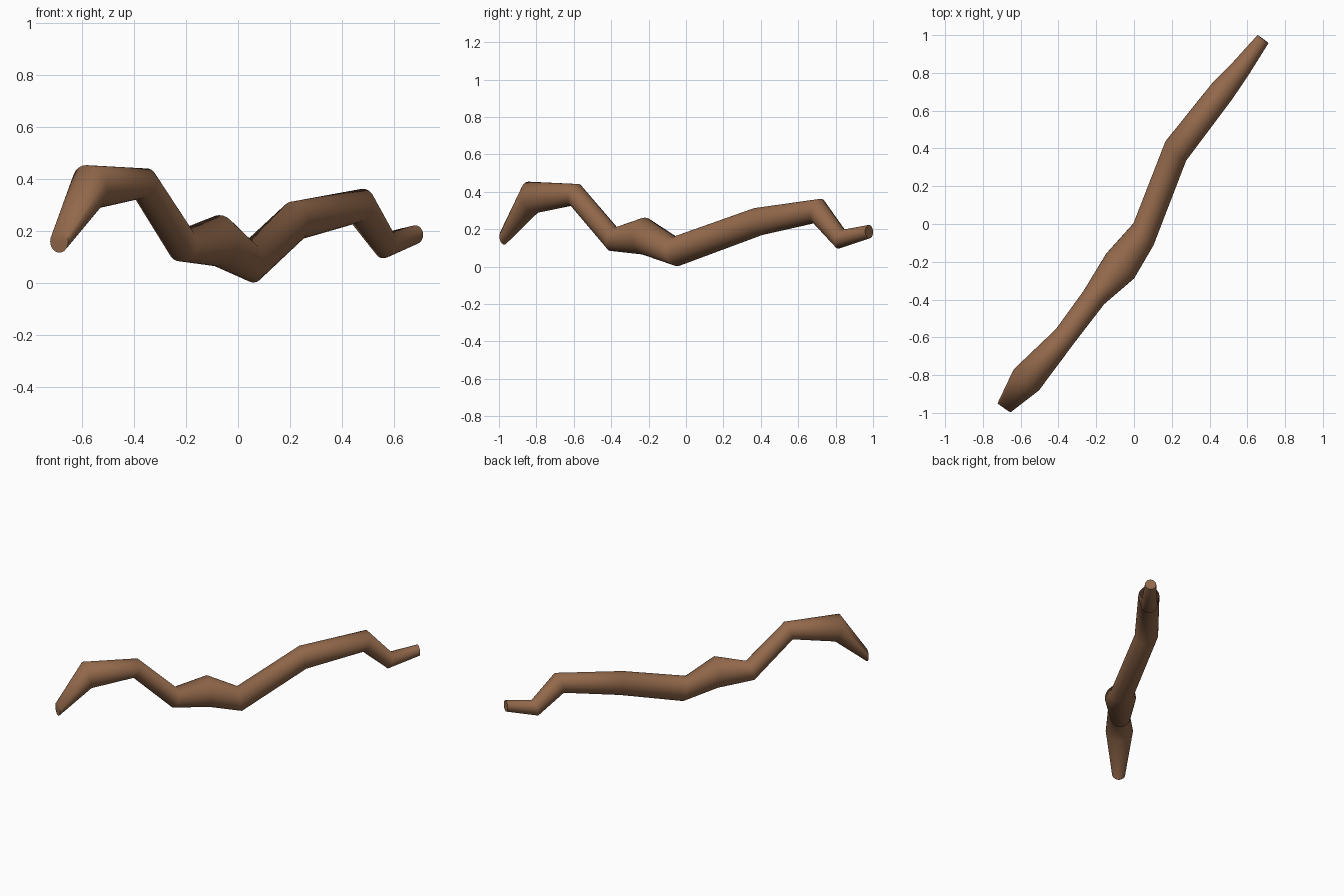
import bpy, bmesh, math
from mathutils import Matrix, Vector

if "Cube" in bpy.data.objects:
    bpy.data.objects.remove(bpy.data.objects["Cube"])

SIDES = 32
# Bends of the branch: x, y, z, radius, heading (deg), upward pitch (deg)
BENDS = [
    (-0.688, -0.973, 0.160, 0.042, 55, 2),
    (-0.570, -0.825, 0.370, 0.087, 50, 14),
    (-0.364, -0.592, 0.384, 0.061, 54, -19),
    (-0.213, -0.390, 0.147, 0.065, 58, -15),
    (-0.073, -0.222, 0.163, 0.099, 48, -1),
    (0.050, -0.055, 0.081, 0.079, 42, 9),
    (0.221, 0.386, 0.241, 0.075, 47, 13),
    (0.468, 0.705, 0.298, 0.068, 56, -17),
    (0.568, 0.827, 0.147, 0.053, 53, -17),
    (0.683, 0.979, 0.187, 0.036, 54, 2),
]

bm = bmesh.new()
rings = []
for x, y, z, r, heading, pitch in BENDS:
    turn = (Matrix.Rotation(math.radians(heading), 3, 'Z')
            @ Matrix.Rotation(math.radians(-pitch), 3, 'Y'))
    ring = []
    for i in range(SIDES):
        a = math.tau * i / SIDES
        offset = turn @ Vector((0, r * math.cos(a), r * math.sin(a)))
        ring.append(bm.verts.new(Vector((x, y, z)) + offset))
    rings.append(ring)

# Bark between neighbouring rings
for a, b in zip(rings, rings[1:]):
    for i in range(SIDES):
        j = (i + 1) % SIDES
        bm.faces.new((a[i], a[j], b[j], b[i]))

# Cut ends
bm.faces.new(rings[0])
bm.faces.new(rings[-1])
bmesh.ops.recalc_face_normals(bm, faces=bm.faces)

mesh = bpy.data.meshes.new("branch")
bm.to_mesh(mesh)
bm.free()
branch = bpy.data.objects.new("branch", mesh)
bpy.context.collection.objects.link(branch)

# Brown wood
wood = bpy.data.materials.new("wood")
wood.diffuse_color = (0.29, 0.14, 0.07, 1)
wood.use_nodes = True
wood.node_tree.nodes["Principled BSDF"].inputs["Base Color"].default_value = wood.diffuse_color
mesh.materials.append(wood)

bpy.context.view_layer.objects.active = branch
branch.select_set(True)
bpy.ops.object.shade_smooth_by_angle(angle=math.radians(60))
